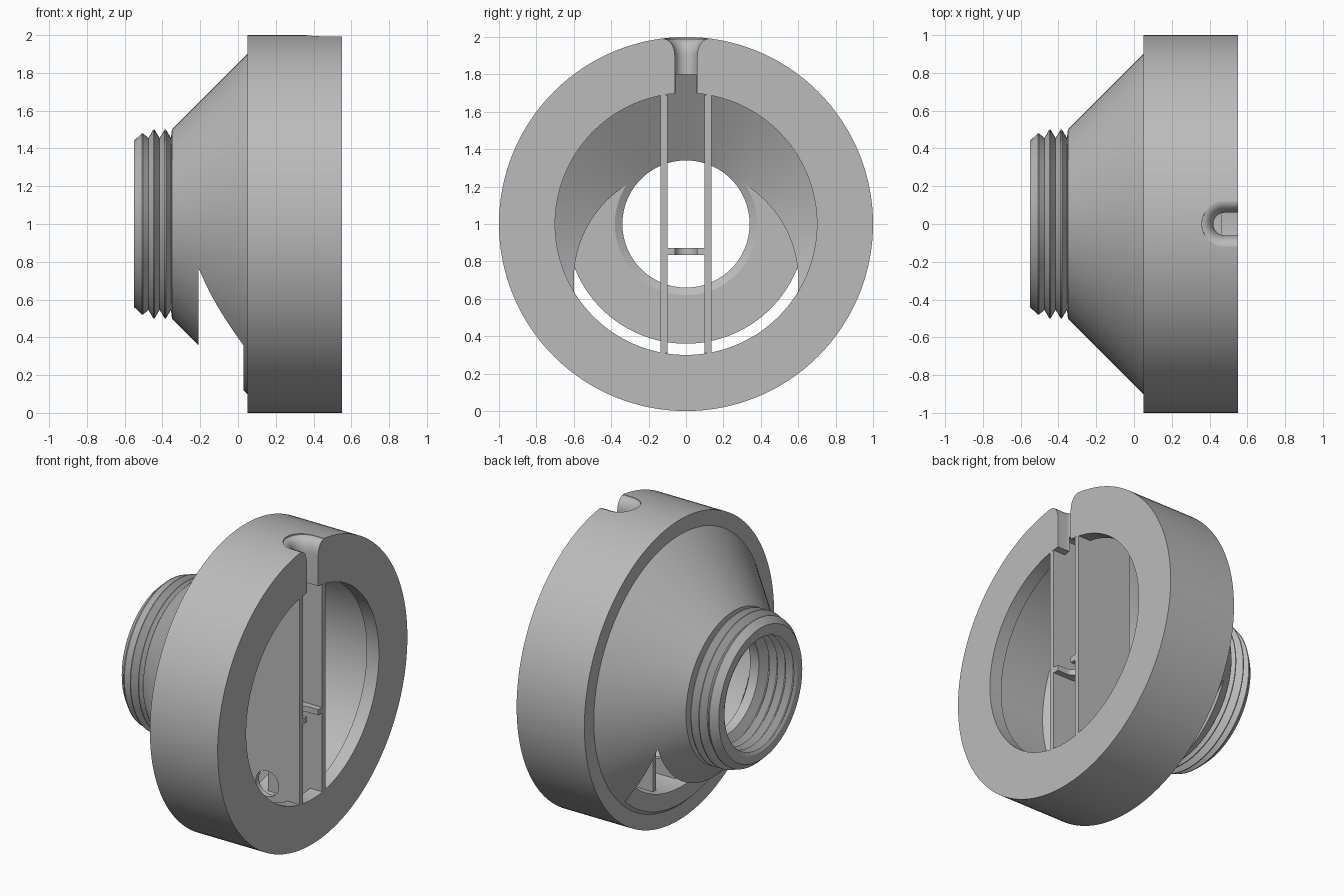
import bpy, bmesh, math

if "Cube" in bpy.data.objects:
    bpy.data.objects.remove(bpy.data.objects["Cube"], do_unlink=True)

grey = bpy.data.materials.new("plain_grey")
grey.use_nodes = True
COLOUR = (0.5, 0.5, 0.5, 1)
grey.diffuse_color = COLOUR
grey.node_tree.nodes["Principled BSDF"].inputs["Base Color"].default_value = COLOUR


def add_object(name, bm):
    bmesh.ops.recalc_face_normals(bm, faces=bm.faces)
    mesh = bpy.data.meshes.new(name)
    bm.to_mesh(mesh)
    bm.free()
    mesh.materials.append(grey)
    obj = bpy.data.objects.new(name, mesh)
    bpy.context.collection.objects.link(obj)
    return obj


def loft(name, loops, capped=True):
    """Skin closed loops of points; without caps the last loop joins the first."""
    bm = bmesh.new()
    rings = [[bm.verts.new(p) for p in loop] for loop in loops]
    count = len(rings[0])
    pairs = list(zip(rings, rings[1:]))
    if capped:
        bm.faces.new(rings[0])
        bm.faces.new(rings[-1])
    else:
        pairs.append((rings[-1], rings[0]))
    for a, b in pairs:
        for i in range(count):
            j = (i + 1) % count
            bm.faces.new((a[i], a[j], b[j], b[i]))
    return add_object(name, bm)


def lathe(name, profile, steps=128):
    """Turn a closed (x, radius) profile about the horizontal axis at z = 1."""
    angles = [2 * math.pi * i / steps for i in range(steps)]
    loops = [[(x, r * math.sin(a), 1 + r * math.cos(a)) for a in angles] for x, r in profile]
    return loft(name, loops, capped=False)


def extrude_y(name, outline, y0, y1):
    return loft(name, [[(x, y, z) for x, z in outline] for y in (y0, y1)])


def cut(obj, cutter):
    mod = obj.modifiers.new("cut", "BOOLEAN")
    mod.operation = "DIFFERENCE"
    mod.solver = "EXACT"
    mod.object = cutter
    bpy.context.view_layer.objects.active = obj
    bpy.ops.object.modifier_apply(modifier=mod.name)


def thread(start, pitch, turns, low, high):
    points = []
    for i in range(turns):
        x = start + i * pitch
        points += [(x, low), (x + pitch * 0.45, high), (x + pitch * 0.55, high)]
    return points


# Body: threaded neck, cone, rim, lipped cavity
outside = [(-0.55, 0.44)] + thread(-0.535, 0.06, 3, 0.455, 0.5)
outside[2] = (outside[2][0], 0.48)
outside[3] = (outside[3][0], 0.48)
outside += [(-0.355, 0.455), (-0.35, 0.5), (0.05, 0.9), (0.05, 1.0), (0.55, 1.0)]
inside = [(0.55, 0.7), (0.46, 0.7), (0.46, 0.8), (0.05, 0.8), (-0.235, 0.34), (-0.3, 0.34)]
inside += thread(-0.54, 0.06, 4, 0.365, 0.405)[::-1] + [(-0.55, 0.385)]
body = lathe("body", outside + inside)

# Chute through the underside of the cone
arch = [(0.6 * math.cos(math.pi * i / 64), 0.7 + 0.6 * math.sin(math.pi * i / 64))
        for i in range(65)]
arch += [(-0.6, -0.2), (0.6, -0.2)]
chute = loft("chute_cutter", [[(x, y, z) for y, z in arch] for x in (-0.21, 0.03)])


# Cord slot with a round end and a flared mouth
def slot_loop(radius, z):
    loop = [(0.7, radius, z)]
    for i in range(25):
        a = math.pi / 2 + math.pi * i / 24
        loop.append((0.48 + radius * math.cos(a), radius * math.sin(a), z))
    return loop + [(0.7, -radius, z)]


loops = [slot_loop(0.06, 0.7)]
for i in range(9):
    a = math.pi / 2 * i / 8
    loops.append(slot_loop(0.06 + 0.06 * (1 - math.cos(a)), 1.9 + 0.09 * math.sin(a)))
loops.append(slot_loop(0.121, 2.1))
slot = loft("slot_cutter", loops)

cut(body, chute)
cut(body, slot)

# Divider plates with a pin hole
hole = extrude_y("hole_cutter", [(0.31 + 0.085 * math.cos(math.pi * i / 16),
                                  0.39 + 0.085 * math.sin(math.pi * i / 16))
                                 for i in range(32)], -0.3, 0.3)
half = [(0.15, 0.79), (0.46, 0.79), (0.46, 0.69), (0.55, 0.69)]
outline = [(x, 1 + h) for x, h in half] + [(x, 1 - h) for x, h in half[::-1]]
parts = [body]
for side, name in ((1, "back_divider"), (-1, "front_divider")):
    plate = extrude_y(name, outline, side * 0.1, side * 0.135)
    cut(plate, hole)
    parts.append(plate)

# Notched bridge between the dividers
bridge = extrude_y("notched_bridge", [(0.39, 0.835), (0.55, 0.835), (0.55, 0.873), (0.39, 0.873)],
                   -0.102, 0.102)
cut(bridge, slot)
parts.append(bridge)

for cutter in (chute, slot, hole):
    bpy.data.objects.remove(cutter, do_unlink=True)

# Smooth curved walls, crisp edges
bpy.ops.object.select_all(action="DESELECT")
for obj in parts:
    obj.select_set(True)
bpy.context.view_layer.objects.active = body
bpy.ops.object.shade_smooth_by_angle(angle=math.radians(25))
